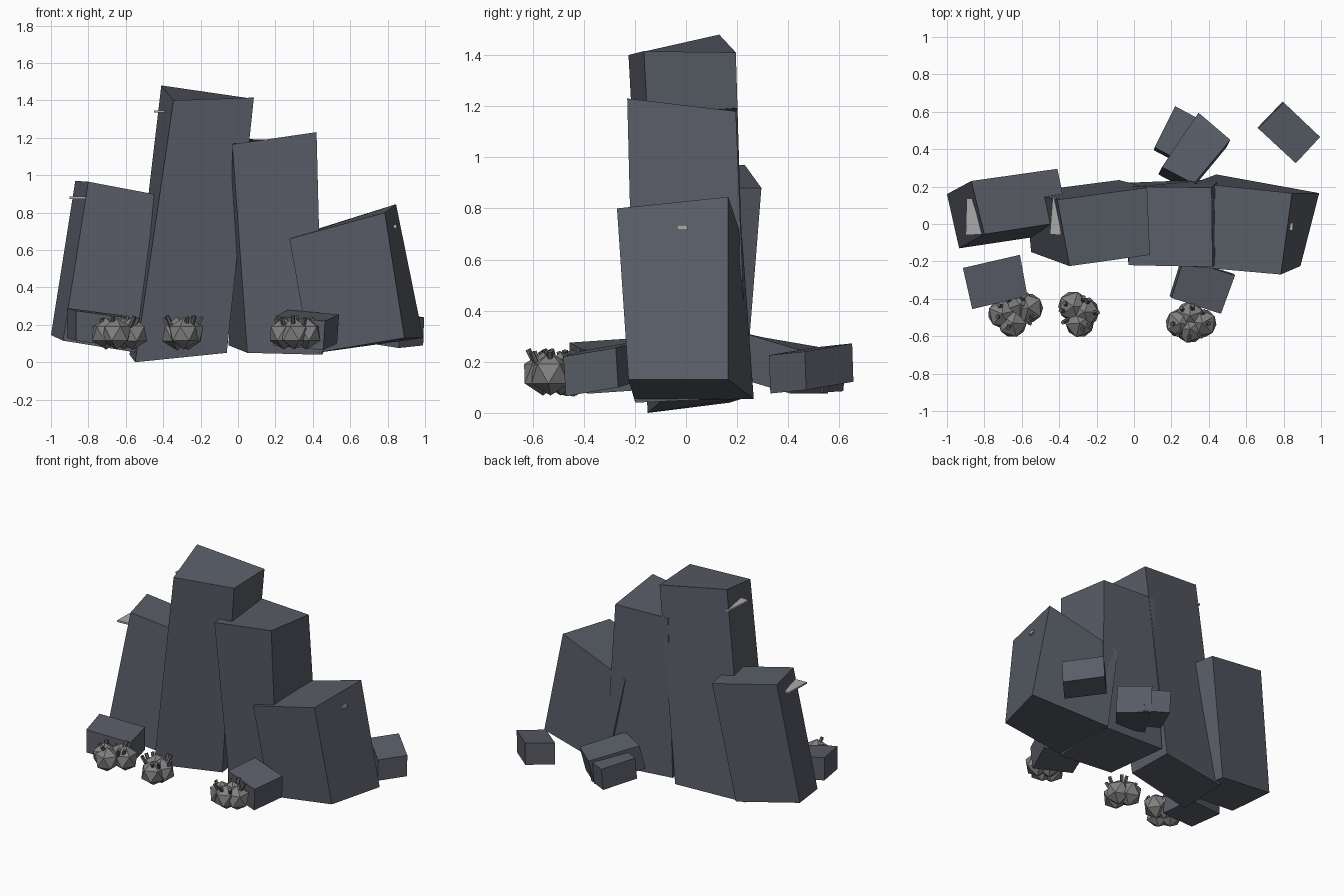
import bpy, bmesh, math, random
from mathutils import Vector, Matrix

random.seed(4)


def material(name, rgb):
    m = bpy.data.materials.new(name)
    m.diffuse_color = (*rgb, 1)
    return m


SLATE = material("slate", (0.10, 0.11, 0.135))
GRAVEL = material("gravel", (0.22, 0.22, 0.22))
PEG = material("dark_grey", (0.12, 0.12, 0.12))
PALE = material("pale_grey", (0.4, 0.4, 0.4))


def finish(bm, name, mat):
    bmesh.ops.recalc_face_normals(bm, faces=bm.faces)
    me = bpy.data.meshes.new(name)
    bm.to_mesh(me)
    bm.free()
    me.materials.append(mat)
    ob = bpy.data.objects.new(name, me)
    bpy.context.collection.objects.link(ob)
    return ob


def block(name, bottom, top, mat=SLATE):
    """Six-sided block; corners run front-left, front-right, back-right, back-left."""
    bm = bmesh.new()
    b = [bm.verts.new(p) for p in bottom]
    t = [bm.verts.new(p) for p in top]
    bm.faces.new(b)
    bm.faces.new(t)
    for i in range(4):
        j = (i + 1) % 4
        bm.faces.new((b[i], b[j], t[j], t[i]))
    return finish(bm, name, mat)


def rubble(name, top, w):
    """Loose block: the top face swept down by the vector w."""
    block(name, [Vector(p) - Vector(w) for p in top], top)


def shard(name, plan, z, thick=0.012):
    block(name, [(x, y, z - thick / 2) for x, y in plan],
          [(x, y, z + thick / 2) for x, y in plan], PALE)


# Leaning columns
block("column_left",
      [(-0.935, -0.13, 0.115), (-0.47, -0.06, 0.04), (-0.55, 0.23, 0.06), (-1.0, 0.16, 0.145)],
      [(-0.80, -0.055, 0.965), (-0.35, 0.015, 0.88), (-0.41, 0.295, 0.88), (-0.87, 0.23, 0.97)])
block("column_tall",
      [(-0.55, -0.15, 0.0), (-0.06, -0.09, 0.05), (-0.08, 0.235, 0.06), (-0.58, 0.17, 0.04)],
      [(-0.345, -0.225, 1.40), (0.085, -0.165, 1.415), (0.07, 0.195, 1.41), (-0.41, 0.13, 1.48)])
block("column_middle",
      [(0.05, -0.17, 0.05), (0.45, -0.20, 0.04), (0.46, 0.24, 0.06), (-0.05, 0.22, 0.09)],
      [(-0.03, -0.22, 1.165), (0.42, -0.23, 1.23), (0.415, 0.195, 1.18), (0.0, 0.20, 1.195)])
block("column_right",
      [(0.385, -0.20, 0.045), (0.89, -0.225, 0.13), (0.99, 0.165, 0.13), (0.44, 0.265, 0.055)],
      [(0.275, -0.225, 0.66), (0.785, -0.27, 0.80), (0.845, 0.165, 0.845), (0.32, 0.22, 0.68)])

# Fallen blocks around the base
rubble("rubble_front_left", [(-0.865, -0.455, 0.275), (-0.57, -0.385, 0.235),
                             (-0.61, -0.165, 0.25), (-0.915, -0.235, 0.29)], (0.0, 0.0, 0.16))
rubble("rubble_front_right", [(0.20, -0.395, 0.245), (0.465, -0.48, 0.22),
                              (0.54, -0.275, 0.255), (0.265, -0.19, 0.28)], (0.01, -0.01, 0.155))
rubble("rubble_back_large", [(0.15, 0.305, 0.295), (0.32, 0.215, 0.315),
                             (0.515, 0.45, 0.245), (0.345, 0.595, 0.245)], (0.02, 0.04, 0.17))
rubble("rubble_back_small", [(0.11, 0.41, 0.26), (0.26, 0.33, 0.26),
                             (0.37, 0.55, 0.23), (0.22, 0.63, 0.235)], (0.005, 0.015, 0.15))
rubble("rubble_back_right", [(0.865, 0.325, 0.226), (0.995, 0.465, 0.24),
                             (0.80, 0.65, 0.272), (0.665, 0.51, 0.257)], (0.005, -0.005, 0.15))

# Thin shards jutting out of the column sides
shard("shard_left", [(-0.90, -0.06), (-0.81, -0.055), (-0.865, 0.135), (-0.895, 0.135)], 0.88)
shard("shard_tall", [(-0.45, -0.055), (-0.39, -0.06), (-0.405, 0.14), (-0.435, 0.14)], 1.34)
shard("shard_right", [(0.80, -0.03), (0.848, -0.035), (0.852, 0.005), (0.80, 0.005)], 0.725, 0.02)


# Gravel piles: merged faceted stones with small pegs pointing up and outward
def gravel_pile(name, stones, pegs):
    bm = bmesh.new()
    for x, y, r in stones:
        spin = Matrix.Rotation(random.uniform(0, math.tau), 4, 'Z')
        bmesh.ops.create_icosphere(bm, subdivisions=1, radius=r,
                                   matrix=Matrix.Translation((x, y, 0.153)) @ spin)
    finish(bm, name, GRAVEL)
    bm = bmesh.new()
    cx = sum(s[0] for s in stones) / len(stones)
    cy = sum(s[1] for s in stones) / len(stones)
    for i in range(pegs):
        a = math.tau * i / pegs + random.uniform(-0.3, 0.3)
        d = Vector((math.cos(a) * 0.5, math.sin(a) * 0.5, 1)).normalized()
        p = Vector((cx + math.cos(a) * 0.085, cy + math.sin(a) * 0.075,
                    random.uniform(0.195, 0.215)))
        bmesh.ops.create_cone(bm, cap_ends=True, segments=5, radius1=0.012, radius2=0.012,
                              depth=0.075, matrix=Matrix.Translation(p)
                              @ d.to_track_quat('Z', 'Y').to_matrix().to_4x4())
    finish(bm, name + "_pegs", PEG)


gravel_pile("gravel_left", [(-0.705, -0.48, 0.085), (-0.565, -0.45, 0.088),
                            (-0.65, -0.53, 0.085), (-0.61, -0.43, 0.085)], 7)
gravel_pile("gravel_centre", [(-0.325, -0.44, 0.09), (-0.265, -0.47, 0.088),
                              (-0.29, -0.53, 0.085)], 8)
gravel_pile("gravel_right", [(0.245, -0.53, 0.085), (0.365, -0.53, 0.085),
                             (0.30, -0.49, 0.085), (0.30, -0.56, 0.085)], 8)
